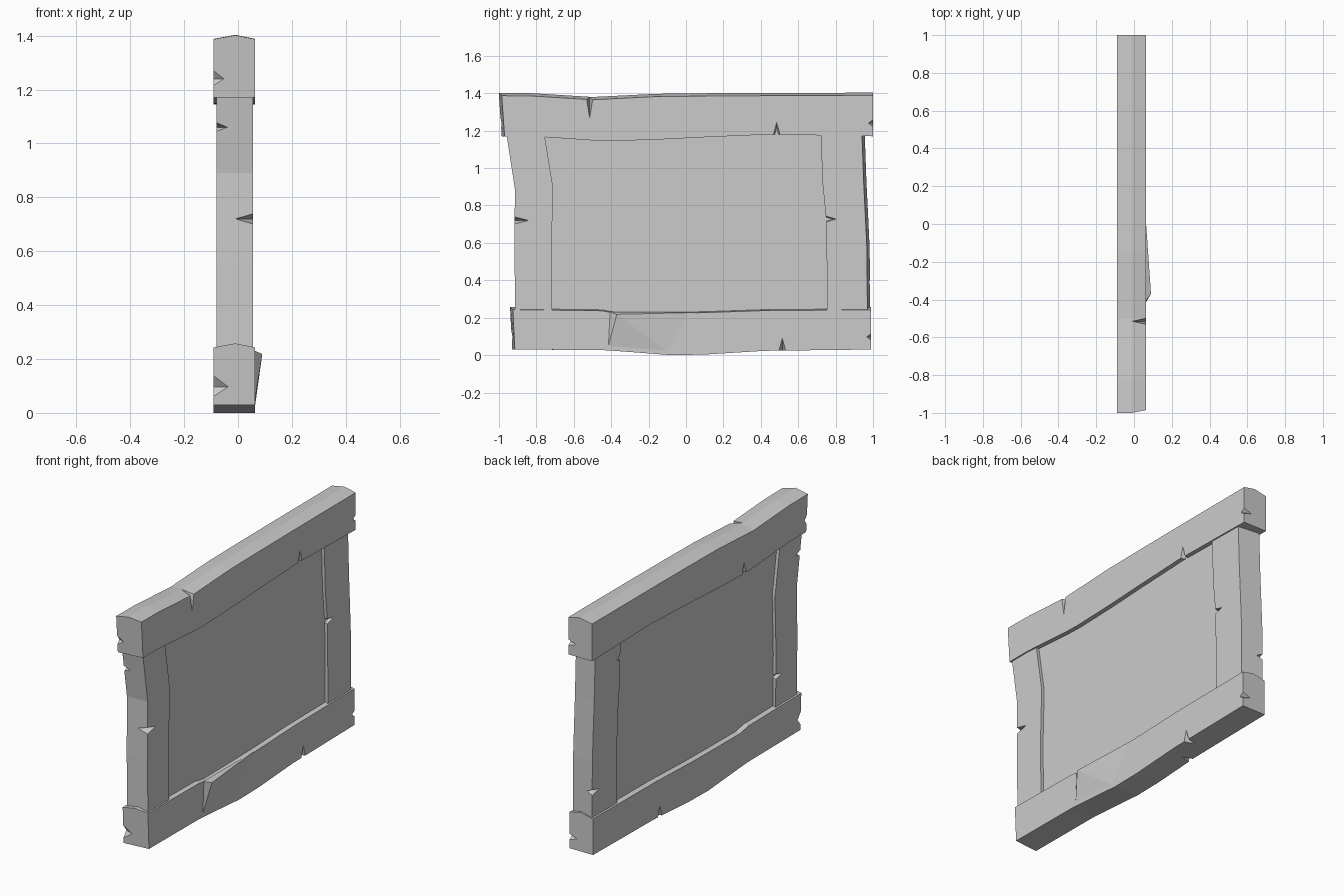
import bpy, bmesh
from mathutils import Vector

cube = bpy.data.objects.get("Cube")
if cube:
    bpy.data.objects.remove(cube, do_unlink=True)

stone = bpy.data.materials.new("pale_grey")
stone.use_nodes = True
GREY = (0.6, 0.6, 0.6, 1)
stone.diffuse_color = GREY
stone.node_tree.nodes["Principled BSDF"].inputs["Base Color"].default_value = GREY


def make_object(name, bm):
    bmesh.ops.recalc_face_normals(bm, faces=bm.faces)
    mesh = bpy.data.meshes.new(name)
    bm.to_mesh(mesh)
    bm.free()
    mesh.materials.append(stone)
    obj = bpy.data.objects.new(name, mesh)
    bpy.context.collection.objects.link(obj)
    return obj


def loft(name, rings):
    """Skin a row of matching cross-sections and cap both ends."""
    bm = bmesh.new()
    loops = [[bm.verts.new(p) for p in ring] for ring in rings]
    n = len(loops[0])
    for a, b in zip(loops, loops[1:]):
        for i in range(n):
            j = (i + 1) % n
            bm.faces.new((a[i], a[j], b[j], b[i]))
    bm.faces.new(loops[0])
    bm.faces.new(loops[-1])
    return make_object(name, bm)


def hull(name, points):
    bm = bmesh.new()
    for p in points:
        bm.verts.new(p)
    bmesh.ops.convex_hull(bm, input=bm.verts)
    return make_object(name, bm)


def chip(obj, corner, along, side_a, side_b):
    """Cut a wedge-shaped chip out of an edge of the object."""
    c, u = Vector(corner), Vector(along)
    pts = [c + u, c - u, c + Vector(side_a), c + Vector(side_b)]
    mid = (pts[2] + pts[3]) / 2
    cutter = hull("chip_cutter", [mid + (p - mid) * 2 for p in pts])
    cutter.hide_render = True
    mod = obj.modifiers.new("chip", 'BOOLEAN')
    mod.operation, mod.solver, mod.object = 'DIFFERENCE', 'EXACT', cutter
    bpy.context.view_layer.objects.active = obj
    bpy.ops.object.modifier_apply(modifier=mod.name)
    bpy.data.objects.remove(cutter, do_unlink=True)


BACK, FRONT = -0.09, 0.063       # rail faces
P_BACK, P_FRONT = -0.08, 0.055   # post faces


def rail(name, sections, skew):
    """Sections are (y, bottom, top); the top is slightly crowned."""
    rings = []
    for i, (y, lo, hi) in enumerate(sections):
        s = skew if i == 0 else 0
        tilt = s if i == 0 else 0
        rings.append([(BACK, y + tilt, lo), (FRONT, y + s + 0.015 * (i == 0), lo),
                      (FRONT, y + 0.015 * (i == 0), hi), (-0.01, y, hi + 0.015),
                      (BACK, y, hi)])
    return loft(name, rings)


def post(name, sections, twist):
    """Sections are (z, outer y, inner y); the outer face is a little twisted."""
    return loft(name, [[(P_BACK, o + twist, z), (P_FRONT, o, z),
                        (P_FRONT, i, z), (P_BACK, i, z)] for z, o, i in sections])


# Horizontal rails
top_rail = rail("top_rail", [
    (-1.0, 1.17, 1.387), (-0.82, 1.17, 1.385), (-0.5, 1.148, 1.365),
    (-0.4, 1.145, 1.37), (-0.16, 1.152, 1.382), (0.1, 1.165, 1.385),
    (0.45, 1.18, 1.387), (1.0, 1.17, 1.388)], 0.015)
bottom_rail = rail("bottom_rail", [
    (-0.94, 0.03, 0.243), (-0.45, 0.027, 0.237), (-0.37, 0.022, 0.222),
    (-0.08, 0.0, 0.224), (0.1, 0.003, 0.227), (0.42, 0.023, 0.238),
    (0.99, 0.03, 0.242)], 0.01)

# Upright posts
front_post = post("front_post", [
    (1.2, -0.963, -0.76), (0.89, -0.915, -0.71), (0.55, -0.917, -0.72),
    (0.2, -0.913, -0.715)], 0.0)
rear_post = post("rear_post", [
    (1.2, 0.94, 0.72), (0.92, 0.95, 0.73), (0.72, 0.96, 0.75),
    (0.57, 0.967, 0.752), (0.2, 0.97, 0.755)], 0.015)

# Recessed panel
hull("panel", [(x, y, z) for x in (-0.062, 0.037)
               for y in (-0.8, 0.8) for z in (0.15, 1.22)])

# Bulging splinter on the bottom rail
hull("splinter", [(0.06, -0.41, 0.232), (0.09, -0.37, 0.218), (0.06, 0.06, 0.228),
                  (0.06, -0.03, 0.06), (0.06, -0.08, 0.002), (0.06, -0.42, 0.03)])

# Chips in the rails: both ends, both lower edges, and the top edge
for obj, z, end, low_f, low_b in (
        (top_rail, 1.24, (-1.0, 1.0), (0.485, 1.179), (-0.41, 1.146)),
        (bottom_rail, 0.097, (-0.935, 0.99), (0.515, 0.025), (0.37, 0.02))):
    chip(obj, (BACK, end[0], z), (0, 0, 0.04), (0.07, 0, 0), (0, 0.03, 0))
    chip(obj, (FRONT, end[1], z), (0, 0, 0.018), (-0.05, 0, 0), (0, -0.025, 0))
    for x, dx, (y, lo) in ((FRONT, -0.06, low_f), (BACK, 0.06, low_b)):
        chip(obj, (x, y, lo), (0, 0.018, 0), (0, 0, 0.065), (dx, 0, 0))
chip(top_rail, (FRONT, -0.515, 1.367), (0, 0.016, 0), (0, 0, -0.1), (-0.063, 0, 0))

# Chips in the posts: object, side, y, z, depth along y
for obj, x, y, z, dy in (
        (front_post, P_FRONT, -0.905, 0.72, 0.065),
        (front_post, P_BACK, -0.941, 1.06, 0.04),
        (front_post, P_BACK, -0.717, 0.42, -0.055),
        (rear_post, P_FRONT, 0.749, 0.727, 0.055),
        (rear_post, P_BACK, 0.983, 0.39, -0.065),
        (rear_post, P_BACK, 0.725, 1.08, 0.03)):
    dx = -0.055 if x > 0 else 0.04
    chip(obj, (x, y, z), (0, 0, 0.016), (0, dy, 0), (dx, 0, 0))
